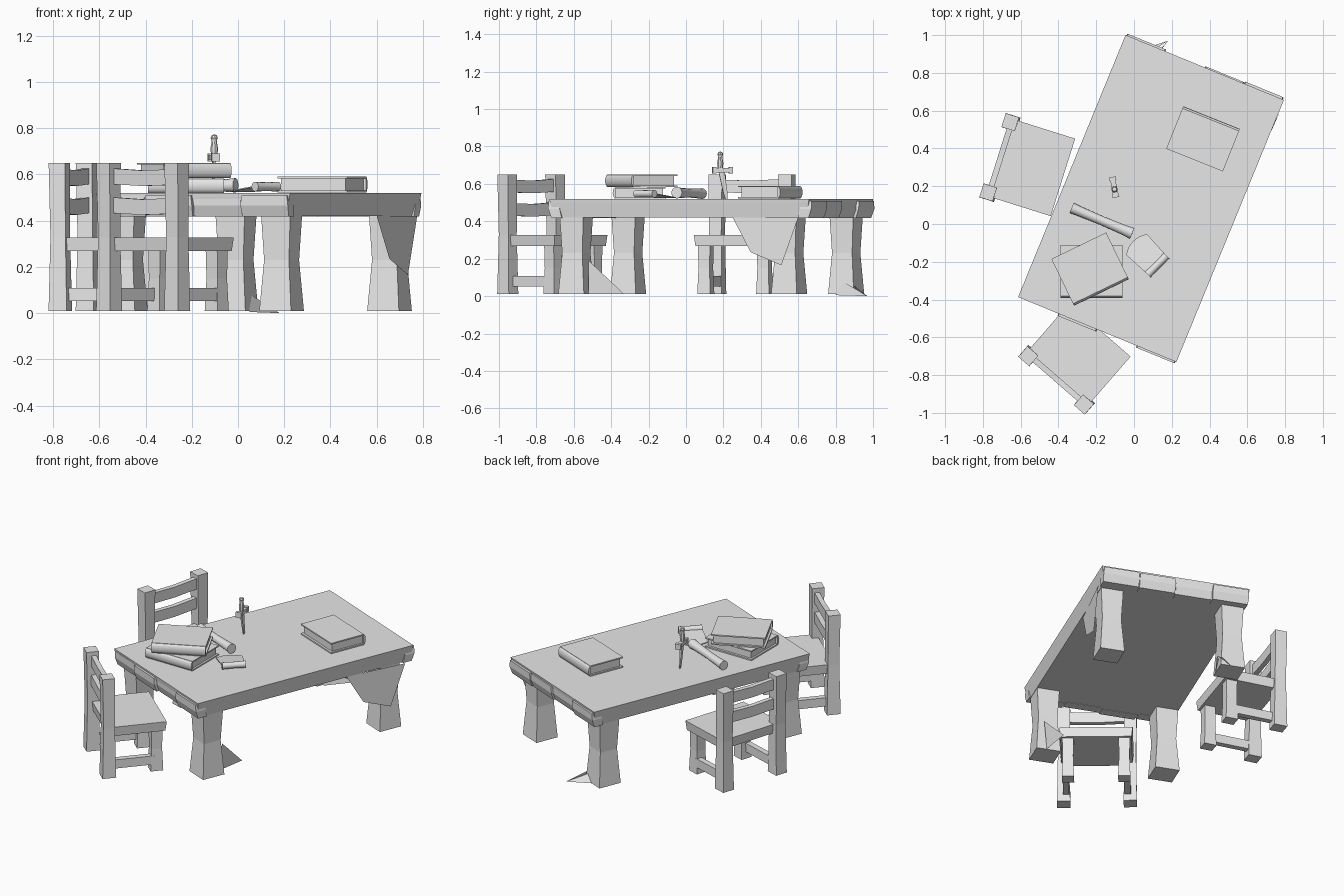
import bpy, bmesh, math
from mathutils import Matrix, Vector

if "Cube" in bpy.data.objects:
    bpy.data.objects.remove(bpy.data.objects["Cube"])

grey = bpy.data.materials.new("plain_grey")
grey.diffuse_color = (0.8, 0.8, 0.8, 1)
grey.use_nodes = True
grey.node_tree.nodes["Principled BSDF"].inputs["Base Color"].default_value = grey.diffuse_color


def place(x, y, yaw, z=0):
    return Matrix.Translation((x, y, z)) @ Matrix.Rotation(math.radians(yaw), 4, 'Z')


def finish(name, bm, mat, smooth=False):
    bmesh.ops.recalc_face_normals(bm, faces=bm.faces)
    bm.transform(mat)
    me = bpy.data.meshes.new(name)
    bm.to_mesh(me)
    bm.free()
    me.materials.append(grey)
    ob = bpy.data.objects.new(name, me)
    bpy.context.collection.objects.link(ob)
    if smooth:
        bpy.context.view_layer.objects.active = ob
        ob.select_set(True)
        bpy.ops.object.shade_smooth_by_angle(angle=math.radians(40))
        ob.select_set(False)
    return ob


def skin(name, loops, mat, smooth=False):
    """Join equal-length point loops and cap both ends."""
    bm = bmesh.new()
    rings = [[bm.verts.new(p) for p in loop] for loop in loops]
    n = len(rings[0])
    for a, b in zip(rings, rings[1:]):
        for i in range(n):
            j = (i + 1) % n
            bm.faces.new((a[i], a[j], b[j], b[i]))
    bm.faces.new(rings[0])
    bm.faces.new(rings[-1])
    return finish(name, bm, mat, smooth)


def block(name, levels, mat):
    """Rectangular column; levels are (z, cx, cy, half_x, half_y)."""
    return skin(name, [[(cx + sx * hx, cy + sy * hy, z)
                        for sx, sy in ((-1, -1), (1, -1), (1, 1), (-1, 1))]
                       for z, cx, cy, hx, hy in levels], mat)


def box(name, x0, x1, y0, y1, z0, z1, mat):
    c = ((x0 + x1) / 2, (y0 + y1) / 2, (x1 - x0) / 2, (y1 - y0) / 2)
    return block(name, [(z0, *c), (z1, *c)], mat)


def lathe(name, profile, mat, n=8):
    """Round part about local z; profile is (z, radius)."""
    return skin(name, [[(r * math.cos(2 * math.pi * i / n), r * math.sin(2 * math.pi * i / n), z)
                        for i in range(n)] for z, r in profile], mat, True)


def extrude_x(name, profile, x0, x1, mat, smooth=False):
    return skin(name, [[(x, y, z) for y, z in profile] for x in (x0, x1)], mat, smooth)


def sheet(name, points):
    bm = bmesh.new()
    bm.faces.new([bm.verts.new(p) for p in points])
    return finish(name, bm, Matrix.Identity(4))


# Table top with sides that lean inward below
T = place(0.09, 0.135, -22.3)
block("table_top", [(0.42, 0, 0, 0.435, 0.727), (0.50, 0, 0, 0.45, 0.747), (0.52, 0, 0, 0.453, 0.75)], T)

# Uneven plank ends on both short sides
for side in (-1, 1):
    for i, out in enumerate((0.762, 0.749, 0.759, 0.764) if side > 0 else (0.752, 0.764, 0.748, 0.762)):
        cx = -0.336 + i * 0.224
        block("plank_end", [(0.418, cx, side * (out - 0.05), 0.108, 0.030),
                            (0.465, cx, side * (out - 0.036), 0.111, 0.033),
                            (0.508, cx, side * (out - 0.035), 0.106, 0.033)], T)

# Four waisted legs
for sx in (-1, 1):
    for sy in (-1, 1):
        cx, cy = sx * 0.365, sy * 0.63 - (0.03 if sx > 0 and sy > 0 else 0)
        block("table_leg", [(0.01, cx, cy, 0.074, 0.074), (0.23, cx, cy, 0.058, 0.058),
                            (0.425, cx, cy, 0.068, 0.068)], T)

# Broken splinters and the torn flap by the legs
sheet("leg_flap", [(0.60, 0.25, 0.42), (0.655, 0.345, 0.235), (0.735, 0.51, 0.165), (0.775, 0.60, 0.42)])
sheet("front_splinter", [(0.25, -0.52, 0.19), (0.26, -0.33, 0.01), (0.23, -0.52, 0.01)])
sheet("rear_splinter", [(0.04, 0.82, 0.09), (0.18, 0.97, 0.0), (0.05, 0.80, 0.005)])
sheet("rear_splinter_small", [(0.04, 0.88, 0.07), (0.18, 0.97, 0.0), (0.03, 0.92, 0.01)])


# Chair: local origin between the back posts, facing +x
def chair(prefix, m):
    for s in (-1, 1):
        y = s * 0.195
        block(prefix + "_back_post", [(0.01, 0, y, 0.041, 0.039), (0.33, 0, y, 0.034, 0.034),
                                      (0.65, -0.004, y, 0.037, 0.038)], m)
        y = s * 0.165
        block(prefix + "_front_leg", [(0.01, 0.295, y, 0.038, 0.036), (0.15, 0.295, y, 0.032, 0.031),
                                      (0.28, 0.295, y, 0.034, 0.034)], m)
        box(prefix + "_side_stretcher", 0.02, 0.28, s * 0.18 - 0.018, s * 0.18 + 0.018, 0.052, 0.108, m)
    block(prefix + "_seat", [(0.268, 0.172, 0, 0.172, 0.208), (0.328, 0.172, 0, 0.178, 0.215)], m)
    for z in (0.43, 0.555):
        sag = [(-0.19, z), (0, z - 0.005), (0.19, z + 0.004),
               (0.19, z + 0.072), (0, z + 0.062), (-0.19, z + 0.068)]
        extrude_x(prefix + "_back_slat", sag, -0.012, 0.018, m)


chair("left_chair", place(-0.71, 0.352, -17.5))
chair("front_chair", place(-0.41, -0.825, 49))


# Books: rounded spine on local -y
def book(prefix, m, w, d, h):
    t = 0.008
    for z in (0, h - t):
        box(prefix + "_cover", -w / 2, w / 2, -d / 2 + 0.01, d / 2, z, z + t, m)
    box(prefix + "_pages", -w / 2 + 0.012, w / 2 - 0.012, -d / 2 + 0.01, d / 2 - 0.014, t, h - t, m)
    arc = [(-d / 2 + 0.014 - 0.016 * math.cos(a), h / 2 + h / 2 * math.sin(a))
           for a in [math.pi * (k / 6 - 0.5) for k in range(7)]]
    extrude_x(prefix + "_spine", arc, -w / 2, w / 2, m, True)


book("lower_book", place(-0.225, -0.25, 0, 0.52), 0.33, 0.28, 0.063)
book("upper_book", place(-0.233, -0.238, 25.8, 0.584), 0.322, 0.273, 0.066)
book("lone_book", place(0.365, 0.45, 158.2, 0.522), 0.323, 0.24, 0.068)

# Rolled scroll lying on the table
a, b = Vector((-0.33, 0.085, 0.548)), Vector((-0.01, -0.05, 0.553))
axis = b - a
L = axis.length
lathe("scroll", [(0, 0.029), (0.05, 0.026), (L / 2, 0.024), (L - 0.05, 0.027), (L, 0.031)],
      Matrix.Translation(a) @ axis.to_track_quat('Z', 'Y').to_matrix().to_4x4(), 12)

# Open sheet with one curled end
P = place(0.07, -0.165, 45, 0.52)
outline = [(-0.07, -0.07), (0.07, -0.07), (0.078, 0.08), (0.04, 0.10), (0, 0.106), (-0.04, 0.10), (-0.078, 0.08)]
skin("note_sheet", [[(x, y, z + max(0, -y) * 0.3) for x, y in outline] for z in (0.004, 0.009)], P)
lathe("note_curl", [(-0.07, 0.021), (0, 0.019), (0.07, 0.021)],
      P @ Matrix.Translation((0, -0.075, 0.027)) @ Matrix.Rotation(math.pi / 2, 4, 'Y'), 12)

# Dagger stuck in the table
D = place(-0.105, 0.195, 10)
block("dagger_blade", [(0.50, 0, 0.025, 0.001, 0.002), (0.55, 0, 0.016, 0.004, 0.011),
                       (0.665, 0, -0.005, 0.006, 0.016)], D)
box("dagger_guard", -0.014, 0.014, -0.045, 0.045, 0.662, 0.684, D)
for s in (-1, 1):
    box("guard_tip", -0.018, 0.018, s * 0.045 - 0.01, s * 0.045 + 0.01, 0.655, 0.69, D)
lathe("dagger_grip", [(0.68, 0.013), (0.71, 0.017), (0.74, 0.012), (0.748, 0.011),
                      (0.757, 0.016), (0.768, 0.012), (0.772, 0.004)], D @ Matrix.Translation((0, -0.012, 0)))
